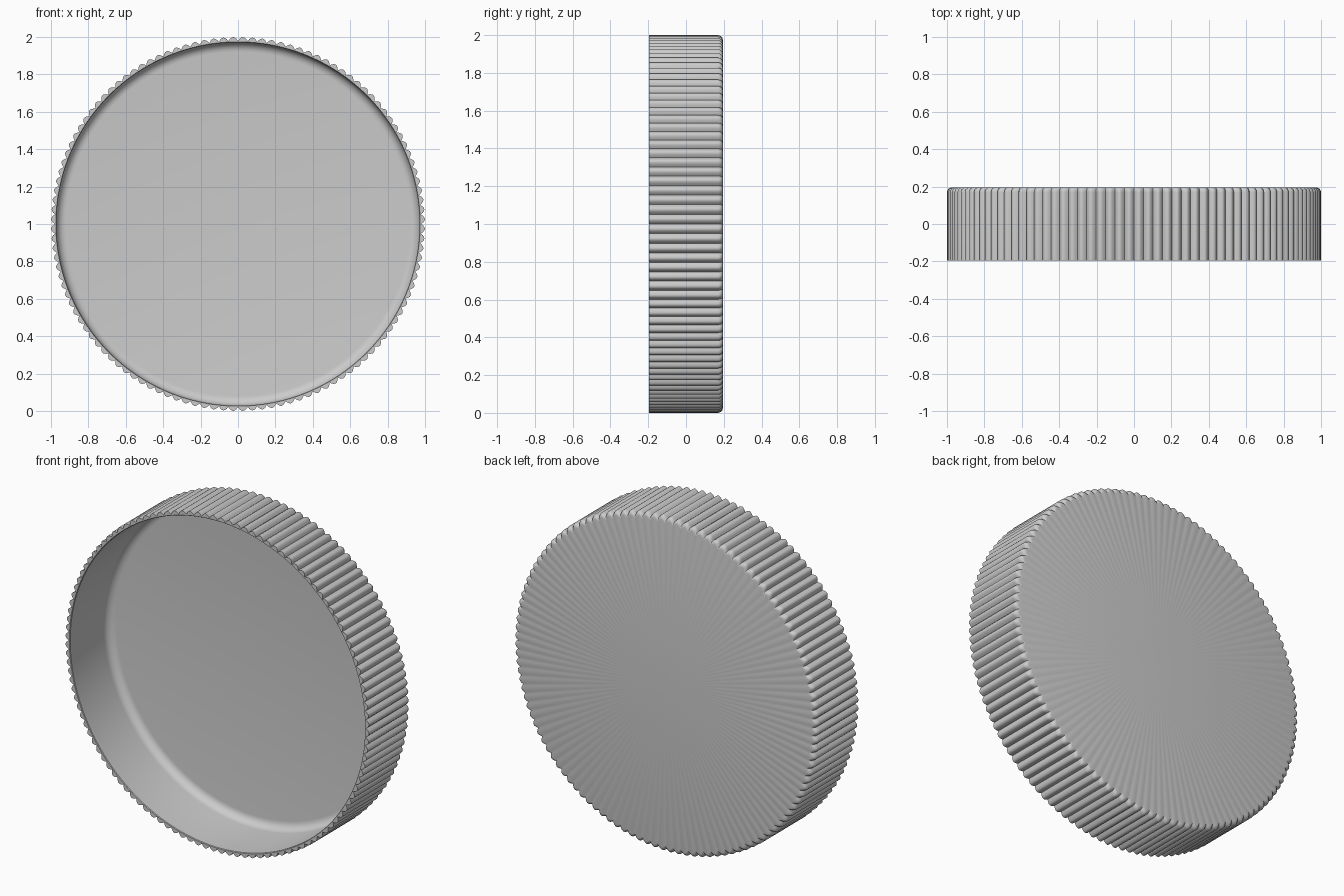
import bpy, bmesh, math

if "Cube" in bpy.data.objects:
    bpy.data.objects.remove(bpy.data.objects["Cube"])

RIBS, STEPS = 120, 6          # grip ribs and samples per rib
N = RIBS * STEPS
HALF = 0.195                  # half of the lid depth
VALLEY, RIB = 0.98, 0.02      # wall radius and rib height


def arc(r, y, rad, a0, a1, n):
    """Quarter-round points as (radius, y)."""
    return [(r + rad * math.cos(math.radians(a0 + (a1 - a0) * i / n)),
             y + rad * math.sin(math.radians(a0 + (a1 - a0) * i / n)))
            for i in range(n + 1)]


# Profile rows: radius, y, rib weight; from inner floor over the rim to the back
FILLET, FLOOR, INNER = 0.05, 0.17, 0.971
rows = [(r, y, 0) for r, y in arc(INNER - FILLET, FLOOR - FILLET, FILLET, 90, 0, 6)]
rows += [(INNER, -HALF + 0.004, 0), (INNER + 0.003, -HALF, 0), (VALLEY, -HALF, 1)]
rows += [(r, y, 1) for r, y in arc(VALLEY - 0.025, HALF - 0.025, 0.025, 0, 90, 5)]

bm = bmesh.new()
rings = []
for r, y, w in rows:
    ring = []
    for i in range(N):
        a = 2 * math.pi * i / N
        rr = r + w * RIB * math.sin(math.pi * (i % STEPS) / STEPS)
        ring.append(bm.verts.new((rr * math.cos(a), y, 1 + rr * math.sin(a))))
    rings.append(ring)
for lo, hi in zip(rings, rings[1:]):
    for i in range(N):
        j = (i + 1) % N
        bm.faces.new((lo[i], lo[j], hi[j], hi[i]))

# Inner floor and back disc
for ring, y in ((rings[0], FLOOR), (rings[-1], HALF)):
    c = bm.verts.new((0, y, 1))
    for i in range(N):
        bm.faces.new((c, ring[i], ring[(i + 1) % N]))
bmesh.ops.recalc_face_normals(bm, faces=bm.faces)

mesh = bpy.data.meshes.new("ribbed_lid")
bm.to_mesh(mesh)
bm.free()
lid = bpy.data.objects.new("ribbed_lid", mesh)
bpy.context.collection.objects.link(lid)
bpy.context.view_layer.objects.active = lid
lid.select_set(True)
bpy.ops.object.shade_smooth_by_angle(angle=math.radians(35))
